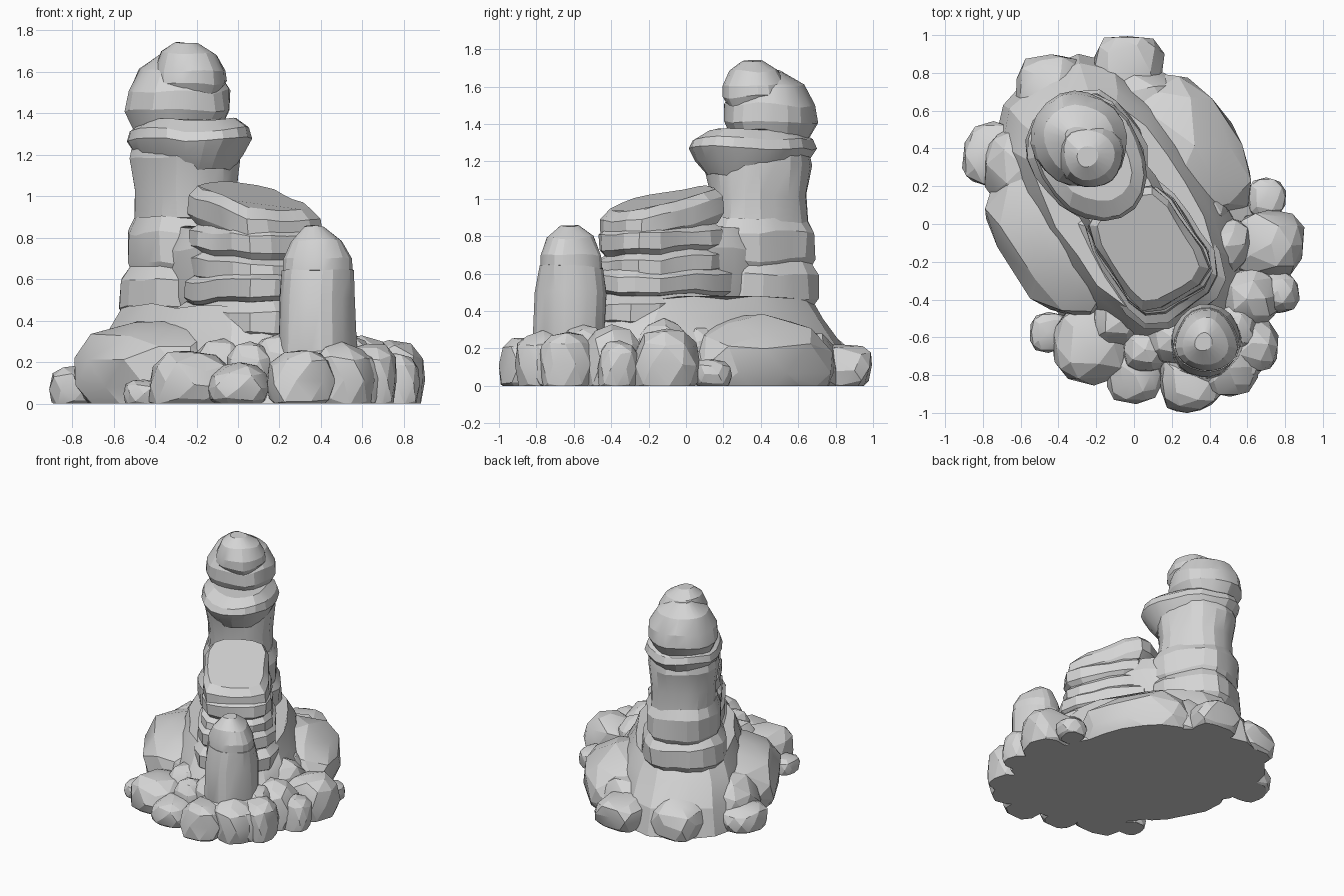
import bpy, bmesh, math
from mathutils import Vector, Matrix, noise

cube = bpy.data.objects.get("Cube")
if cube:
    bpy.data.objects.remove(cube, do_unlink=True)

stone = bpy.data.materials.new("pale grey stone")
stone.use_nodes = True
GREY = (0.66, 0.66, 0.66, 1)
stone.diffuse_color = GREY
stone.node_tree.nodes["Principled BSDF"].inputs["Base Color"].default_value = GREY

# The ridge runs diagonally: local +x points along it to the front right
RIDGE = Matrix.Rotation(math.radians(-57), 4, 'Z')
LEAN = math.radians(15)

# Outlines of a rock bed: share of its height and share of its width
LEDGE = ((0, .86), (.25, 1), (.75, 1), (1, .86))
WAIST = ((0, 1), (.5, .94), (.85, 1.06), (1, 1))
BRIM = ((0, .7), (.3, .88), (.6, 1), (.8, .94), (1, .7))
DOME = ((0, .8), (.25, 1), (.5, .97), (.8, .75), (1, .3))
FLARE = ((0, 1), (.5, .93), (.8, .8), (1, .7))


def finish(name, bm, rough):
    """Roughen, cut flat on the ground and store as an object."""
    for v in bm.verts:
        v.co += noise.noise_vector(v.co * 5) * rough
    bmesh.ops.bisect_plane(bm, geom=bm.verts[:] + bm.edges[:] + bm.faces[:],
                           plane_co=(0, 0, 0), plane_no=(0, 0, -1), clear_outer=True)
    bmesh.ops.holes_fill(bm, edges=[e for e in bm.edges if e.is_boundary])
    bmesh.ops.recalc_face_normals(bm, faces=bm.faces[:])
    mesh = bpy.data.meshes.new(name)
    bm.to_mesh(mesh)
    bm.free()
    mesh.materials.append(stone)
    ob = bpy.data.objects.new(name, mesh)
    bpy.context.collection.objects.link(ob)
    bpy.context.view_layer.objects.active = ob
    ob.select_set(True)
    bpy.ops.object.shade_smooth_by_angle(angle=math.radians(18))
    ob.select_set(False)


def bed(name, low, high, middle, length, width, outline=LEDGE,
        power=2.4, slope=0, place=RIDGE, sides=20):
    """Rounded layer of rock between two heights, following an outline."""
    bm = bmesh.new()
    loops = []
    for share, scale in outline:
        loop = []
        for i in range(sides):
            angle = math.tau * (i + 0.5) / sides
            c, s = math.cos(angle), math.sin(angle)
            reach = scale * (abs(c) ** power + abs(s) ** power) ** (-1 / power)
            along = middle + length * c * reach
            height = low + (high - low) * share - slope * along
            loop.append(bm.verts.new(place @ Vector((along, width * s * reach, height))))
        loops.append(loop)
    for lower, upper in zip(loops, loops[1:]):
        for i in range(sides):
            j = (i + 1) % sides
            bm.faces.new((lower[i], lower[j], upper[j], upper[i]))
    bm.faces.new(loops[0][::-1])
    bm.faces.new(loops[-1])
    finish(name, bm, 0.025)


def boulder(name, x, y, length, width, top, turn=Matrix()):
    """Faceted, slightly boxy rock whose lower part is cut by the ground."""
    bm = bmesh.new()
    bmesh.ops.create_icosphere(bm, subdivisions=2, radius=1)
    for v in bm.verts:
        p = Vector([math.copysign(abs(c) ** 0.8, c) for c in v.co])
        p = turn @ Vector((p.x * length, p.y * width, p.z * top * 0.62))
        v.co = p + Vector((x, y, top * 0.38))
    finish(name, bm, min(length, width) * 0.2)


# Ground apron and flared foot of the ridge
bed("ground_apron", -.05, .2, .04, .86, .62, FLARE)
bed("ridge_foot", -.05, .47, -.12, .84, .5, FLARE, power=2.8)

# Tall tower with eroded bands
bed("tower_lower_bed", .4, .66, -.45, .32, .3)
bed("tower_middle_bed", .6, .9, -.45, .31, .27)
bed("tower_neck", .8, 1.25, -.46, .27, .24, WAIST)
bed("tower_brim", 1.13, 1.37, -.42, .36, .28, BRIM, power=2)
bed("tower_upper", 1.32, 1.68, -.53, .26, .25, DOME, power=2)
bed("tower_cap", 1.48, 1.74, -.44, .185, .18, DOME, power=2)

# Layered ledge in front of the tower, with a narrower core joining the two
bed("ledge_core", .4, .85, -.1, .4, .22, power=3)
bed("ledge_foot_bed", .3, .49, .17, .4, .3, power=4)
bed("ledge_lower_bed", .47, .63, .17, .36, .27, power=4)
bed("ledge_middle_bed", .58, .73, .17, .32, .25, power=4, slope=.05)
bed("ledge_upper_bed", .71, .87, .17, .31, .245, power=4, slope=.05)
bed("ledge_slab", .85, 1.04, .15, .31, .235, power=5, slope=.24)

# Small free-standing pillar on its plinth
SPOT = Matrix.Translation((.38, -.62, 0))
bed("pillar_shaft", .1, .64, 0, .19, .19, power=2, place=SPOT)
bed("pillar_head", .55, .85, 0, .16, .16, DOME, power=2, place=SPOT)
boulder("pillar_plinth", .42, -.66, .28, .22, .31)

# Long shoulders on both flanks, leaning up against the ridge
boulder("right_shoulder", -.43, -.1, .46, .27, .4, RIDGE @ Matrix.Rotation(LEAN, 4, 'X'))
boulder("left_shoulder", .27, .4, .43, .28, .36, RIDGE @ Matrix.Rotation(-LEAN, 4, 'X'))

# Boulders around the foot: x, y, radius, height
rocks = {
    "rear": [(-.03, .82, .19, .24), (-.43, .7, .21, .27), (-.74, .37, .17, .19),
             (.05, .64, .19, .3), (-.58, .3, .22, .33)],
    "side": [(.71, -.11, .19, .3), (.7, .14, .11, .15), (.76, -.36, .11, .25),
             (.41, .06, .09, .33), (.48, -.12, .15, .36), (.61, -.39, .16, .32),
             (.62, -.64, .15, .3), (-.45, -.57, .1, .12), (-.25, -.34, .09, .33)],
    "front": [(-.23, -.64, .21, .25), (-.08, -.5, .15, .32), (0, -.8, .15, .2),
              (.06, -.67, .12, .3), (.3, -.83, .17, .27), (.5, -.76, .15, .3),
              (.2, -.6, .15, .34), (.54, -.56, .14, .34), (.28, -.47, .15, .36)],
}
for side, group in rocks.items():
    for number, (x, y, radius, top) in enumerate(group, 1):
        boulder(f"{side}_boulder_{number}", x, y, radius, radius, top)
